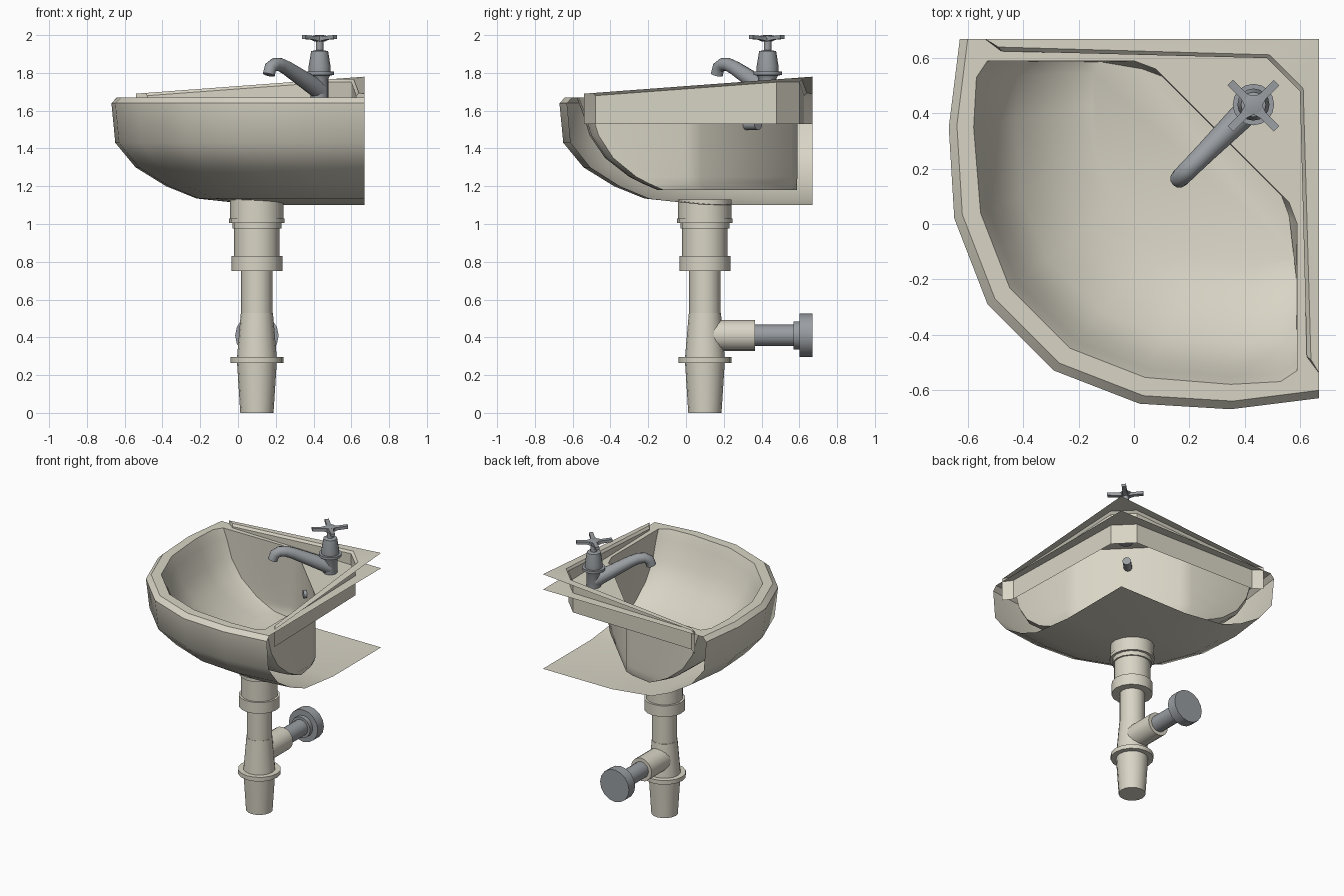
import bpy, bmesh, math
from mathutils import Vector

if "Cube" in bpy.data.objects:
    bpy.data.objects.remove(bpy.data.objects["Cube"])

def mat(name, c):
    m = bpy.data.materials.new(name)
    m.diffuse_color = (*c, 1)
    m.use_nodes = True
    m.node_tree.nodes["Principled BSDF"].inputs["Base Color"].default_value = m.diffuse_color
    return m

CREAM = mat("cream_ceramic", (0.69, 0.66, 0.56))
GREY = mat("grey_metal", (0.32, 0.34, 0.36))

def finish(name, bm, m, angle=40, normals=True):
    if normals:
        bmesh.ops.recalc_face_normals(bm, faces=bm.faces)
    me = bpy.data.meshes.new(name)
    bm.to_mesh(me)
    bm.free()
    ob = bpy.data.objects.new(name, me)
    bpy.context.collection.objects.link(ob)
    me.materials.append(m)
    bpy.ops.object.select_all(action='DESELECT')
    ob.select_set(True)
    bpy.context.view_layer.objects.active = ob
    bpy.ops.object.shade_smooth_by_angle(angle=math.radians(angle))
    return ob

def loft(bm, rings, closed):
    vs = [[bm.verts.new(p) for p in r] for r in rings]
    n = len(vs[0])
    for a, b in zip(vs, vs[1:]):
        for i in range(n if closed else n - 1):
            j = (i + 1) % n
            bm.faces.new((a[i], a[j], b[j], b[i]))
    return vs

def tube(name, path, radii, m, n=16, caps=True):
    """Round sections of given radius along a path lying in one plane."""
    bm = bmesh.new()
    pts = [Vector(p) for p in path]
    rings = []
    for i, (p, r) in enumerate(zip(pts, radii)):
        d = pts[min(i + 1, len(pts) - 1)] - pts[max(i - 1, 0)]
        if d.length < 1e-6:
            d = pts[-1] - pts[0]
        d.normalize()
        u = d.cross(Vector((1, -1, 0)))
        u.normalize()
        v = d.cross(u)
        rings.append([p + r * (math.cos(2 * math.pi * k / n) * u + math.sin(2 * math.pi * k / n) * v)
                      for k in range(n)])
    vs = loft(bm, rings, True)
    if caps:
        bm.faces.new(vs[0])
        bm.faces.new(vs[-1])
    return finish(name, bm, m)

def lathe(name, origin, axis, prof, m, n=16):
    o, a = Vector(origin), Vector(axis)
    return tube(name, [o + a * h for r, h in prof], [r for r, h in prof], m, n)

def mirrored(half):
    return half + [(y, x) for x, y in reversed(half)]

# outlines, mirrored over the diagonal of the room corner
W = 0.67
outer = mirrored([(-.63, W), (-.67, .35), (-.65, .02), (-.53, -.29)])
inner = mirrored([(.08, .56), (0, .59), (-.53, .59), (-.57, .53), (-.58, .35), (-.555, .04), (-.45, -.23)])

def shell_ring(k, z):
    return [(W + (x - W) * k, W + (y - W) * k, z) for x, y in outer]

# outer shell with the flat underside reaching into the corner
bm = bmesh.new()
vs = loft(bm, [shell_ring(k, z) for k, z in
               [(.978, 1.67), (1, 1.64), (.985, 1.43), (.905, 1.30), (.784, 1.20), (.664, 1.135), (.42, 1.10)]], False)
bm.faces.new(vs[-1] + [bm.verts.new((W, W, 1.10))])
finish("outer_shell", bm, CREAM)

# flat rim and tap deck, with the basin opening
bm = bmesh.new()
edges = []
for loop in (shell_ring(.978, 1.67) + [(W, W, 1.67)], [(x, y, 1.67) for x, y in inner]):
    vs = [bm.verts.new(p) for p in loop]
    edges += [bm.edges.new((vs[i], vs[i - 1])) for i in range(len(vs))]
bmesh.ops.triangle_fill(bm, edges=edges, use_beauty=True, normal=(0, 0, 1))
finish("rim_deck", bm, CREAM)

# basin: front curves in, back and chamfer stay upright
def basin_ring(k, z, back):
    r = []
    for i, (x, y) in enumerate(inner):
        q, c = (back, .3) if i in (0, 1, len(inner) - 1, len(inner) - 2) else (k, .58)
        r.append((c + (x - c) * q, c + (y - c) * q, z))
    return r

bm = bmesh.new()
vs = loft(bm, [basin_ring(*a) for a in
               [(1, 1.67, 1), (.975, 1.60, 1), (.94, 1.47, 1), (.87, 1.35, 1), (.76, 1.25, 1), (.70, 1.215, .99), (.63, 1.18, .9)]], True)
bm.faces.new(vs[-1])
finish("basin", bm, CREAM, 50)

# splashback: sloping top strip, inner wall and end faces
def top_z(x, y):
    return 1.69 + .09 * (min(x, y) + .54) / 1.21

front = mirrored([(-.54, W), (-.48, .625), (.48, .6)])
lip = mirrored([(-.54, W), (-.49, .64), (.49, .612)])
bm = bmesh.new()
vs = loft(bm, [[(x, y, 1.53) for x, y in front],
               [(x, y, top_z(x, y) - .015) for x, y in front],
               [(x, y, top_z(x, y)) for x, y in lip]], False)
t = vs[-1]
corner = bm.verts.new((W, W, 1.78))
bm.faces.new((t[0], t[1], t[2], corner))
bm.faces.new((t[2], t[3], corner))
bm.faces.new((t[3], t[4], t[5], corner))
finish("splashback", bm, CREAM, 30)

# drain trap and its standing pipe
P = .1
lathe("drain_trap", (P, P, 0), (0, 0, 1),
      [(.088, 0), (.105, .265), (.14, .265), (.14, .295), (.105, .295), (.085, .53), (.083, .53), (.083, .75),
       (.135, .75), (.135, .83), (.12, .83), (.12, .975), (.13, .975), (.13, 1.005), (.147, 1.005),
       (.147, 1.03), (.142, 1.03), (.142, 1.13)], CREAM)
lathe("branch_socket", (P, P, .41), (0, 1, 0), [(.082, 0), (.082, .265)], CREAM)
lathe("waste_pipe", (P, P, .41), (0, 1, 0), [(.057, .25), (.057, .47), (.075, .47), (.075, .50)], GREY)
lathe("wall_flange", (P, P, .41), (0, 1, 0),
      [(.075, .50), (.115, .50), (.115, .57), (.10, .57), (.075, .53)], GREY)

# overflow outlet behind the chamfer
lathe("overflow", (.305, .305, 1.525), (.7071, .7071, 0), [(.028, 0), (.028, .11)], GREY, 10)

# tap body
T = .432
lathe("tap_body", (T, T, 0), (0, 0, 1),
      [(.047, 1.62), (.047, 1.77), (.055, 1.785), (.075, 1.79), (.075, 1.808), (.058, 1.808), (.058, 1.835),
       (.045, 1.915), (.02, 1.92), (.02, 1.975), (.035, 1.985), (.035, 1.997), (.02, 2.0)], GREY)
path = [(.43, 1.71), (.26, 1.825), (.225, 1.843), (.195, 1.845), (.172, 1.828), (.163, 1.79)]
tube("tap_spout", [(a, a, z) for a, z in path], [.05, .038, .036, .035, .034, .033], GREY, 12)

# cross handle
bm = bmesh.new()
for k in range(4):
    a = math.pi / 4 + k * math.pi / 2
    d, s = Vector((math.cos(a), math.sin(a), 0)), Vector((-math.sin(a), math.cos(a), 0))
    rings = []
    for l, w, z0, z1 in [(.01, .026, 1.965, 1.998), (.05, .014, 1.975, 1.995), (.118, .014, 1.98, 2.0)]:
        c = Vector((T, T - .004, 0)) + d * l
        rings.append([c + s * u + Vector((0, 0, z)) for u, z in ((-w, z0), (w, z0), (w, z1), (-w, z1))])
    vs = loft(bm, rings, True)
    bm.faces.new(vs[0])
    bm.faces.new(vs[-1])
finish("tap_handle", bm, GREY)
